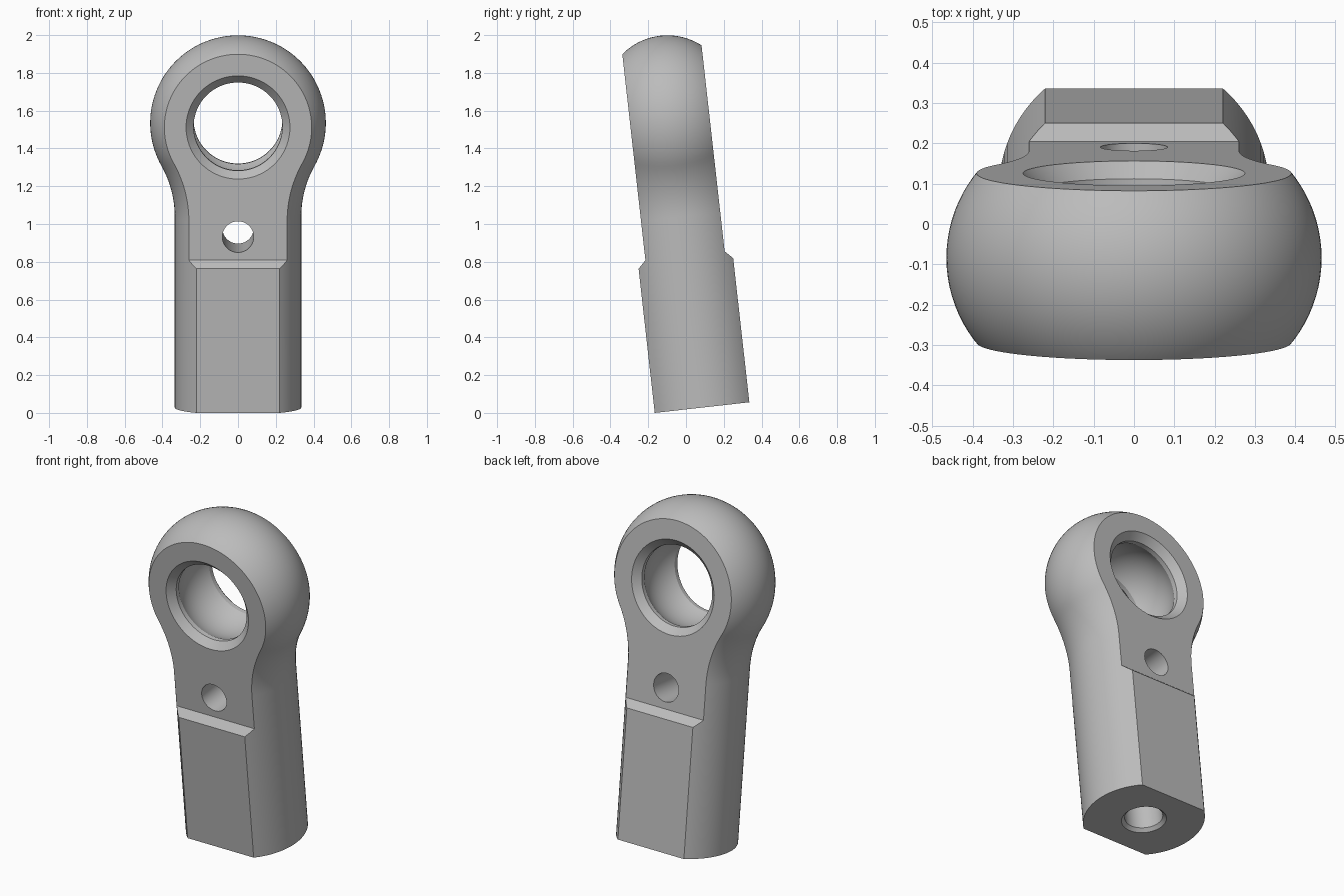
import bpy, bmesh, math
from mathutils import Matrix, Vector

cube = bpy.data.objects.get("Cube")
if cube:
    bpy.data.objects.remove(cube)

SHANK_R, HEAD_R, NECK_R = 0.335, 0.465, 0.56
FLAT, FACE = 0.252, 0.211          # half thickness of shank and of eye
EYE_Z, STEP_Z, PIN_Z = 1.516, 0.809, 0.933
TILT = math.radians(6.4)

steel = bpy.data.materials.new("grey steel")
steel.use_nodes = True
grey = (0.5, 0.5, 0.5, 1)
steel.diffuse_color = grey
steel.node_tree.nodes["Principled BSDF"].inputs["Base Color"].default_value = grey


def make_object(name, bm):
    bmesh.ops.remove_doubles(bm, verts=bm.verts, dist=1e-5)
    bmesh.ops.recalc_face_normals(bm, faces=bm.faces)
    mesh = bpy.data.meshes.new(name)
    bm.to_mesh(mesh)
    bm.free()
    mesh.materials.append(steel)
    obj = bpy.data.objects.new(name, mesh)
    bpy.context.collection.objects.link(obj)
    return obj


def loft(name, rings):
    """Skin a stack of closed rings and cap both ends."""
    bm = bmesh.new()
    rows = [[bm.verts.new(p) for p in ring] for ring in rings]
    for low, high in zip(rows, rows[1:]):
        for i in range(len(low)):
            j = (i + 1) % len(low)
            bm.faces.new((low[i], low[j], high[j], high[i]))
    bm.faces.new(rows[0])
    bm.faces.new(rows[-1])
    return make_object(name, bm)


def lathe(name, profile, matrix, steps=72):
    turns = [2 * math.pi * i / steps for i in range(steps)]
    return loft(name, [[matrix @ Vector((r * math.cos(a), r * math.sin(a), h))
                        for a in turns] for r, h in profile])


def outline(y):
    """Keyhole outline, inset so that the edge follows a round section."""
    inset = SHANK_R - math.sqrt(SHANK_R ** 2 - y * y)
    neck_x = SHANK_R + NECK_R
    drop = math.sqrt((HEAD_R + NECK_R) ** 2 - neck_x ** 2)
    meet = math.atan2(drop, neck_x)
    side = [(SHANK_R - inset, 0)]
    for i in range(15):                       # concave neck
        a = math.pi - meet * i / 14
        r = NECK_R + inset
        side.append((neck_x + r * math.cos(a), EYE_Z - drop + r * math.sin(a)))
    for i in range(1, 41):                    # round head up to the crown
        a = -meet + (math.pi / 2 + meet) * i / 40
        r = HEAD_R - inset
        side.append((r * math.cos(a), EYE_Z + r * math.sin(a)))
    side[-1] = (0, side[-1][1])
    mirrored = [(-x, z) for x, z in reversed(side[:-1])]
    return [(x, y, z) for x, z in side + mirrored]


# Body: rounded section carried along the keyhole outline
limit = math.asin(FLAT / SHANK_R)
body = loft("rod_end_body", [outline(SHANK_R * math.sin(limit * i / 12))
                             for i in range(-12, 13)])

cutters = []

# Thinner eye faces with a sloped shoulder, front and back
for side, label in ((-1, "front"), (1, "back")):
    section = [(FACE, STEP_Z), (FACE + 0.1, STEP_Z - 0.1),
               (FACE + 0.1, 2.3), (FACE, 2.3)]
    cutters.append(loft(label + "_face_cutter",
                        [[(x, side * y, z) for y, z in section] for x in (-0.7, 0.7)]))

# Eye bore: chamfers, narrow lands and a hollow spherical seat
BORE, LAND, RIM = 0.235, 0.145, 0.04
seat_r = math.hypot(BORE, LAND)
seat_a = math.asin(LAND / seat_r)
half = [(seat_r * math.cos(seat_a * i / 8), seat_r * math.sin(seat_a * i / 8))
        for i in range(9)]
half += [(BORE, FACE - RIM), (BORE + RIM + 0.05, FACE + 0.05)]
bore = [(r, -h) for r, h in reversed(half[1:])] + half
across = Matrix.Rotation(math.pi / 2, 4, 'X')
cutters.append(lathe("eye_bore_cutter", bore,
                     Matrix.Translation((0, 0, EYE_Z)) @ across))

# Small cross hole and threaded socket in the foot
cutters.append(lathe("cross_hole_cutter", [(0.083, -0.5), (0.083, 0.5)],
                     Matrix.Translation((0, 0, PIN_Z)) @ across, 48))
cutters.append(lathe("socket_cutter", [(0.144, -0.02), (0.105, 0.019), (0.105, 0.75)],
                     Matrix.Identity(4), 48))

bpy.ops.object.select_all(action='DESELECT')
bpy.context.view_layer.objects.active = body
body.select_set(True)
for cutter in cutters:
    cutter.hide_render = True
    mod = body.modifiers.new(cutter.name, 'BOOLEAN')
    mod.operation = 'DIFFERENCE'
    mod.solver = 'EXACT'
    mod.object = cutter
    bpy.ops.object.modifier_apply(modifier=mod.name)
    bpy.data.objects.remove(cutter)

bpy.ops.object.shade_smooth_by_angle(angle=math.radians(25))

# Lean the part forward and stand it on the ground
body.rotation_euler.x = TILT
body.location = (0, 0.085, FLAT * math.sin(TILT))
